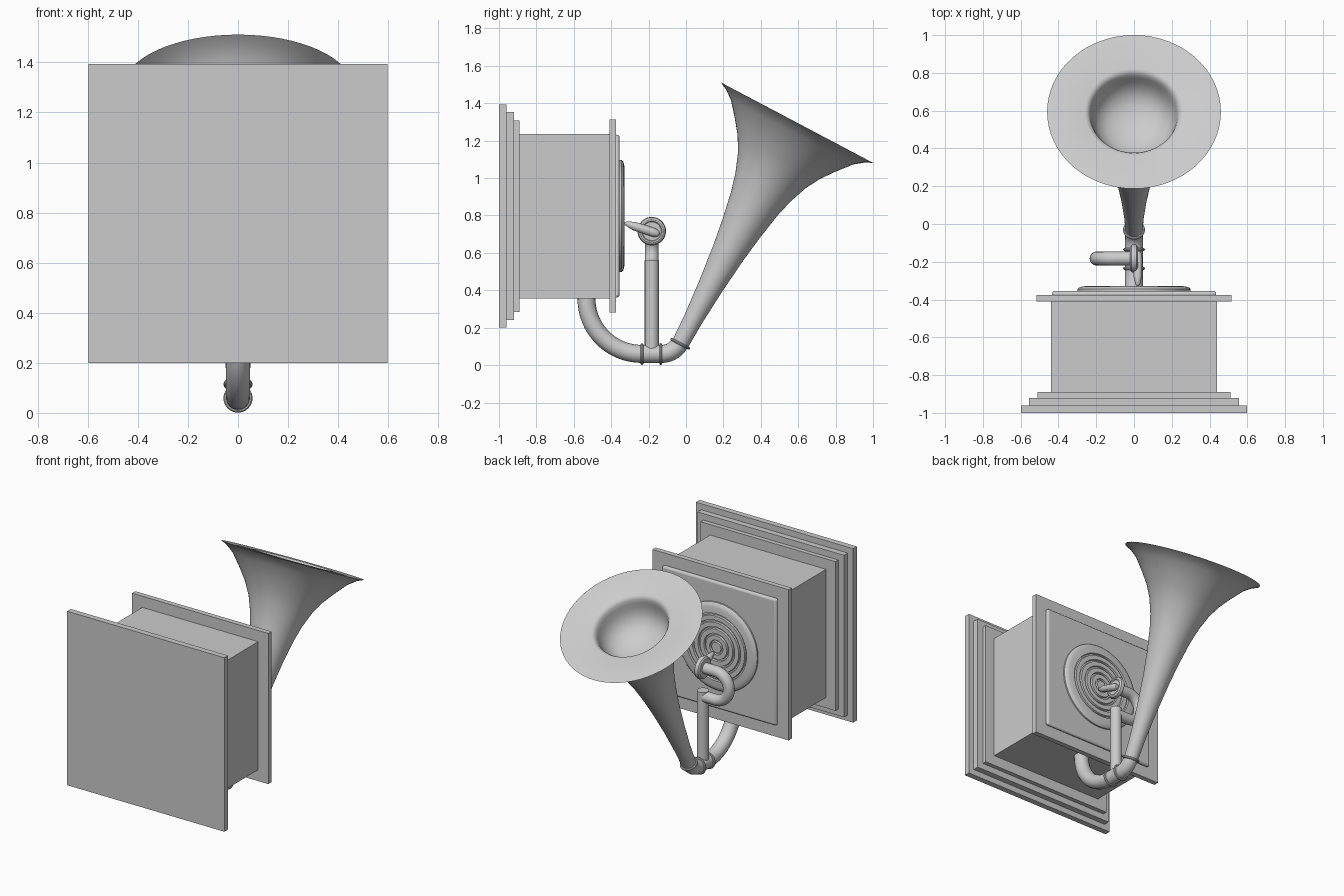
import bpy, bmesh, math
from mathutils import Matrix, Vector

old = bpy.data.objects.get("Cube")
if old:
    bpy.data.objects.remove(old, do_unlink=True)

GREY = (0.6, 0.6, 0.6, 1)
grey = bpy.data.materials.new("plain grey")
grey.use_nodes = True
grey.diffuse_color = GREY
grey.node_tree.nodes["Principled BSDF"].inputs["Base Color"].default_value = GREY

MID = 0.797  # height of the cabinet centre


def finish(obj, smooth=True):
    obj.data.materials.clear()
    obj.data.materials.append(grey)
    if smooth:
        bpy.ops.object.select_all(action='DESELECT')
        obj.select_set(True)
        bpy.context.view_layer.objects.active = obj
        bpy.ops.object.shade_smooth_by_angle(angle=math.radians(35))
    return obj


def mesh_object(name, bm):
    bmesh.ops.recalc_face_normals(bm, faces=bm.faces)
    mesh = bpy.data.meshes.new(name)
    bm.to_mesh(mesh)
    bm.free()
    obj = bpy.data.objects.new(name, mesh)
    bpy.context.collection.objects.link(obj)
    return obj


def slab(name, half_x, half_z, y0, y1, bevel=0):
    """Square board standing between two depths."""
    bm = bmesh.new()
    bmesh.ops.create_cube(bm, size=1)
    bmesh.ops.scale(bm, vec=(2 * half_x, y1 - y0, 2 * half_z), verts=bm.verts)
    bmesh.ops.translate(bm, vec=(0, (y0 + y1) / 2, MID), verts=bm.verts)
    obj = mesh_object(name, bm)
    if bevel:
        mod = obj.modifiers.new("rounded edges", 'BEVEL')
        mod.width, mod.segments = bevel, 4
    return finish(obj, bool(bevel))


def lathe(name, profile, origin, axis, steps=64):
    """Spin (radius, distance) pairs about an axis."""
    bm = bmesh.new()
    verts = [bm.verts.new((r, 0, h)) for r, h in profile]
    edges = [bm.edges.new(pair) for pair in zip(verts, verts[1:])]
    bmesh.ops.spin(bm, geom=verts + edges, cent=(0, 0, 0), axis=(0, 0, 1),
                   angle=math.tau, steps=steps)
    bmesh.ops.remove_doubles(bm, verts=bm.verts, dist=1e-5)
    turn = Vector((0, 0, 1)).rotation_difference(Vector(axis))
    bm.transform(Matrix.Translation(origin) @ turn.to_matrix().to_4x4())
    return finish(mesh_object(name, bm))


def tube(name, points, radius):
    """Round pipe along a path, with closed ends."""
    curve = bpy.data.curves.new(name, 'CURVE')
    curve.dimensions = '3D'
    curve.bevel_depth, curve.bevel_resolution = radius, 6
    curve.use_fill_caps = True
    line = curve.splines.new('POLY')
    line.points.add(len(points) - 1)
    for p, co in zip(line.points, points):
        p.co = (*co, 1)
    obj = bpy.data.objects.new(name, curve)
    bpy.context.collection.objects.link(obj)
    bpy.ops.object.select_all(action='DESELECT')
    obj.select_set(True)
    bpy.context.view_layer.objects.active = obj
    bpy.ops.object.convert(target='MESH')
    return finish(bpy.context.object)


def ring(name, origin, axis, major=0.05, minor=0.008):
    loop = [(major + minor * math.cos(a), minor * math.sin(a))
            for a in (math.tau * i / 10 for i in range(11))]
    return lathe(name, loop, origin, axis, 32)


def arc(cx, cy, radius, start, end, count=20):
    for i in range(count + 1):
        a = math.radians(start + (end - start) * i / count)
        yield cx + radius * math.cos(a), cy + radius * math.sin(a)


# Stepped base and cabinet
slab("base_lower_step", 0.597, 0.597, -1, -0.96)
slab("base_middle_step", 0.556, 0.556, -0.96, -0.92)
slab("base_upper_step", 0.512, 0.512, -0.92, -0.89)
slab("cabinet_body", 0.44, 0.44, -0.89, -0.41)
slab("cabinet_lid", 0.517, 0.517, -0.41, -0.375)
slab("turntable_deck", 0.435, 0.435, -0.385, -0.355, 0.018)

# Grooved record
record = [(0, 0.027), (0.025, 0.027)]
for r in (0.035, 0.08, 0.125, 0.17, 0.215):
    record += [(r, 0.027), (r + 0.003, 0.015), (r + 0.012, 0.015), (r + 0.015, 0.027)]
record += [(0.27, 0.025), (0.29, 0.02), (0.3, 0.01), (0.3, -0.005)]
lathe("record", record, (0, -0.355, MID), (0, 1, 0))

# Sound pipe from the cabinet to the horn
pipe = [(0, -0.532, 0.42)]
pipe += [(0, y, z) for y, z in arc(-0.237, 0.355, 0.295, 180, 270)]
pipe += [(0, y, z) for y, z in arc(-0.13, 0.17, 0.11, 270, 332, 12)]
tube("sound_pipe", pipe, 0.048)

# Horn: flared shell with a broad rim and a bowl-shaped mouth
AXIS = Vector((0, 0.467, 0.884)).normalized()
FOOT = Vector((0, -0.031, 0.114))
LENGTH = 1.337
horn = [(0, 0), (0.046, 0), (0.052, 0.15), (0.068, 0.35), (0.09, 0.55), (0.112, 0.7),
        (0.14, 0.85), (0.167, 0.95), (0.205, 1.05), (0.25, 1.13), (0.303, 1.2),
        (0.37, 1.28), (0.42, 1.318), (0.46, LENGTH)]
mouth = [(0.26, 0), (0.245, 0.006), (0.234, 0.02), (0.227, 0.045), (0.22, 0.08),
         (0.206, 0.12), (0.18, 0.158), (0.14, 0.187), (0.08, 0.207), (0, 0.215)]
lathe("horn", horn + [(r, LENGTH - d) for r, d in mouth], FOOT, AXIS)

# Collars on the pipe joints
ring("joint_collar_front", (0, -0.235, 0.059), (0, 1, 0))
ring("joint_collar_back", (0, -0.135, 0.059), (0, 1, 0))
ring("horn_collar", FOOT, AXIS)

# Pillar and looped tone arm
PILLAR_Y = -0.183
tube("pillar", [(0, PILLAR_Y, 0.06), (0, PILLAR_Y, 0.56)], 0.038)
loop = [(0, PILLAR_Y, 0.52)]
loop += [(x, PILLAR_Y, z) for x, z in arc(-0.1, 0.618, 0.098, 270, 90)]
loop += [(0, PILLAR_Y, 0.716)]
tube("tone_arm", loop, 0.037)

# Sound box with its needle holder
box = [(0, -0.02), (0.062, -0.02), (0.072, -0.013), (0.076, 0), (0.072, 0.013),
       (0.062, 0.02), (0.054, 0.02), (0.05, 0.014), (0, 0.014)]
lathe("sound_box", box, (0, PILLAR_Y, 0.716), (1, 0, 0), 40)
holder = [(0, -0.022), (0.014, -0.018), (0.023, 0), (0.024, 0.02),
          (0.023, 0.12), (0.012, 0.165), (0, 0.178)]
lathe("needle_holder", holder, (0.02, -0.163, 0.706), (0, -0.95, 0.31), 24)
